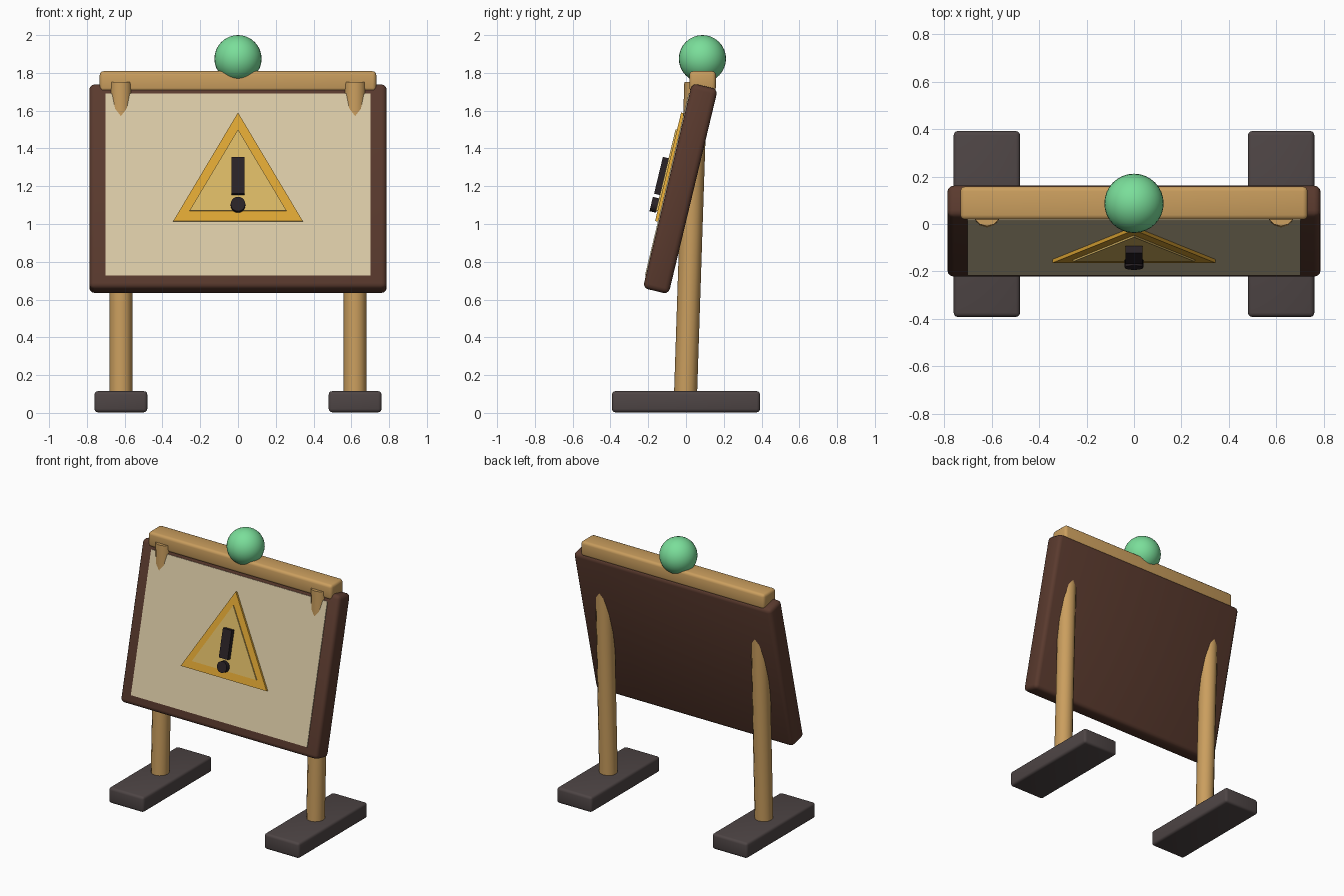
import bpy, bmesh, math
from mathutils import Matrix, Vector

if "Cube" in bpy.data.objects:
    bpy.data.objects.remove(bpy.data.objects["Cube"])


def linear(c):
    c /= 255
    return c / 12.92 if c <= 0.04045 else ((c + 0.055) / 1.055) ** 2.4


def material(name, r, g, b):
    m = bpy.data.materials.new(name)
    m.diffuse_color = (linear(r), linear(g), linear(b), 1)
    m.use_nodes = True
    m.node_tree.nodes["Principled BSDF"].inputs["Base Color"].default_value = m.diffuse_color
    return m


WOOD = material("tan wood", 202, 158, 94)
BROWN = material("dark brown", 90, 58, 46)
STONE = material("grey brown", 78, 69, 69)
CREAM = material("cream", 218, 202, 166)
AMBER = material("amber", 222, 166, 52)
PALE = material("pale amber", 217, 183, 100)
BLACK = material("near black", 42, 34, 38)
GREEN = material("mint green", 122, 222, 154)

# The board and everything on it share one leaning frame
BOARD = Matrix.Translation((0, -0.03, 1.187)) @ Matrix.Rotation(math.radians(-13.5), 4, 'X')


def finish(name, bm, mat, frame=None, bevel=0, smooth=True):
    if bevel:
        bmesh.ops.bevel(bm, geom=bm.edges[:], offset=bevel, segments=3,
                        profile=0.5, affect='EDGES')
    if frame:
        bm.transform(frame)
    bmesh.ops.recalc_face_normals(bm, faces=bm.faces)
    me = bpy.data.meshes.new(name)
    bm.to_mesh(me)
    bm.free()
    me.materials.append(mat)
    ob = bpy.data.objects.new(name, me)
    bpy.context.collection.objects.link(ob)
    if smooth:
        bpy.ops.object.select_all(action='DESELECT')
        ob.select_set(True)
        bpy.context.view_layer.objects.active = ob
        bpy.ops.object.shade_smooth_by_angle(angle=math.radians(35))
    return ob


def box(name, centre, size, mat, frame=None, bevel=0):
    bm = bmesh.new()
    bmesh.ops.create_cube(bm, size=1, matrix=Matrix.Translation(centre) @ Matrix.Diagonal((*size, 1)))
    return finish(name, bm, mat, frame, bevel, bevel > 0)


def rod(name, start, end, radius, sides, mat, frame=None):
    a, b = Vector(start), Vector(end)
    d = b - a
    turn = Matrix.Rotation(math.atan2(-d.y, d.z), 4, 'X')
    bm = bmesh.new()
    bmesh.ops.create_cone(bm, cap_ends=True, segments=sides, radius1=radius, radius2=radius,
                          depth=d.length, matrix=Matrix.Translation((a + b) / 2) @ turn)
    return finish(name, bm, mat, frame)


def triangle(name, half, low, high, back, front, mat):
    bm = bmesh.new()
    face = bm.faces.new([bm.verts.new(p) for p in
                         ((-half, back, low), (half, back, low), (0, back, high))])
    out = bmesh.ops.extrude_face_region(bm, geom=[face])
    moved = [v for v in out["geom"] if isinstance(v, bmesh.types.BMVert)]
    bmesh.ops.translate(bm, verts=moved, vec=(0, front - back, 0))
    return finish(name, bm, mat, BOARD, smooth=False)


# Feet and leaning posts
for side, s in (("left", -1), ("right", 1)):
    box("foot_" + side, (s * 0.62, 0, 0.059), (0.28, 0.784, 0.112), STONE, bevel=0.018)
    rod("post_" + side, (s * 0.62, -0.003, 0.08), (s * 0.62, 0.052, 1.75), 0.061, 12, WOOD)

# Leaning board with its face panel
box("board", (0, 0, 0), (1.574, 0.14, 1.115), BROWN, BOARD, 0.028)
box("panel", (0, -0.065, 0.005), (1.405, 0.02, 0.99), CREAM, BOARD)

# Warning triangle and mark
triangle("warning_border", 0.343, -0.198, 0.393, -0.07, -0.09, AMBER)
triangle("warning_face", 0.257, -0.143, 0.299, -0.08, -0.098, PALE)
box("mark_bar", (0, -0.112, 0.042), (0.07, 0.034, 0.2), BLACK, BOARD)
rod("mark_dot", (0, -0.095, -0.115), (0, -0.131, -0.115), 0.039, 20, BLACK, BOARD)

# Top rail and ball
box("top_rail", (0, 0.088, 1.755), (1.464, 0.14, 0.108), WOOD, bevel=0.02)
bm = bmesh.new()
bmesh.ops.create_uvsphere(bm, u_segments=32, v_segments=16, radius=0.125,
                          matrix=Matrix.Translation((0, 0.087, 1.875)))
finish("ball", bm, GREEN)
